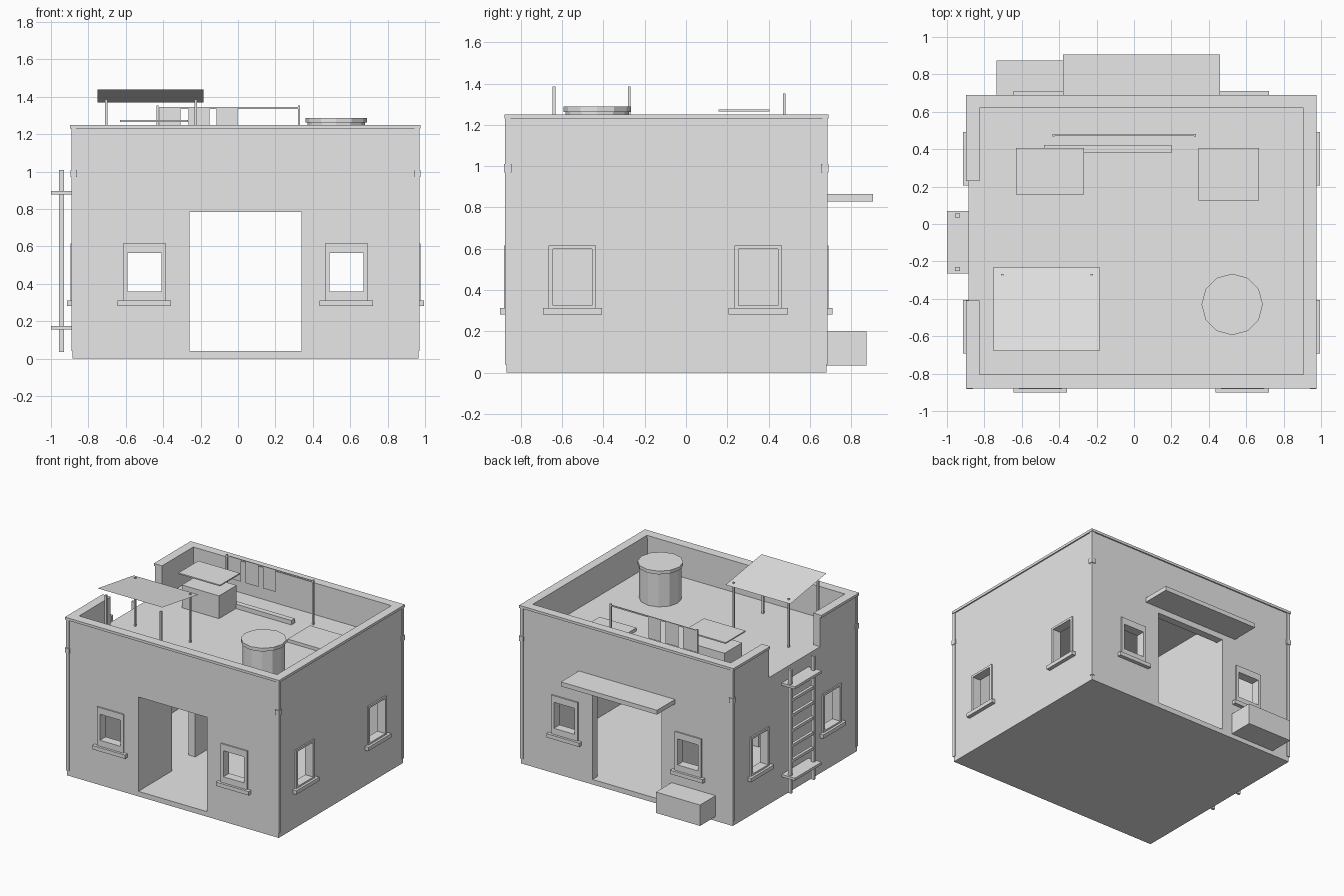
import bpy, bmesh

cube = bpy.data.objects.get("Cube")
if cube:
    bpy.data.objects.remove(cube, do_unlink=True)

GREY = (0.8, 0.8, 0.8, 1)
plaster = bpy.data.materials.new("plain_grey")
plaster.use_nodes = True
plaster.diffuse_color = GREY
plaster.node_tree.nodes["Principled BSDF"].inputs["Base Color"].default_value = GREY


def make(name, bm):
    mesh = bpy.data.meshes.new(name)
    bm.to_mesh(mesh)
    bm.free()
    mesh.materials.append(plaster)
    obj = bpy.data.objects.new(name, mesh)
    bpy.context.collection.objects.link(obj)
    return obj


def box(name, x, y, z):
    """Box from (low, high) pairs on each axis."""
    bm = bmesh.new()
    bmesh.ops.create_cube(bm, size=1)
    for v in bm.verts:
        v.co = [r[0] if c < 0 else r[1] for c, r in zip(v.co, (x, y, z))]
    return make(name, bm)


def sheet(name, corners):
    bm = bmesh.new()
    bm.faces.new([bm.verts.new(c) for c in corners])
    return make(name, bm)


def around(c, half):
    return (c - half, c + half)


def cylinder(name, x, y, radius, z, sides=12):
    bm = bmesh.new()
    bmesh.ops.create_cone(bm, cap_ends=True, segments=sides, radius1=radius,
                          radius2=radius, depth=z[1] - z[0])
    bmesh.ops.translate(bm, verts=bm.verts, vec=(x, y, sum(z) / 2))
    return make(name, bm)


def cut(obj, cutters):
    """Carve the cutters out of the object, then discard them."""
    for c in cutters:
        c.hide_render = True
        m = obj.modifiers.new("cut", "BOOLEAN")
        m.operation, m.solver, m.object = "DIFFERENCE", "EXACT", c
    bpy.context.view_layer.update()
    result = obj.evaluated_get(bpy.context.evaluated_depsgraph_get())
    mesh = bpy.data.meshes.new_from_object(result)
    obj.modifiers.clear()
    obj.data = mesh
    for c in cutters:
        bpy.data.objects.remove(c, do_unlink=True)


# Main dimensions
L, R, F, B = -0.885, 0.965, -0.87, 0.68
T = 0.06
FLOOR, ROOF, TOP = 0.04, 1.0, 1.23
DOOR_X, DOOR_Z = (-0.26, 0.34), (FLOOR, 0.785)
GAP = (-0.41, 0.23)
END_X, SIDE_Y = (-0.5, 0.58), (-0.55, 0.35)
inner_x, inner_y = (L + T, R - T), (F + T, B - T)

# Walls, floor and roof carved from one block
walls = box("walls", (L, R), (F, B), (0, TOP))
cutters = [
    box("room_cutter", inner_x, inner_y, (FLOOR, 0.96)),
    box("roof_cutter", inner_x, inner_y, (ROOF, 1.4)),
    box("door_cutter", DOOR_X, (-1.2, 1.2), DOOR_Z),
    box("gap_cutter", (-1.2, L + T + 0.02), GAP, (ROOF, 1.4)),
]
for c in END_X:
    cutters.append(box("window_cutter", around(c, 0.09), (-1.2, 1.2), (0.36, 0.565)))
for c in SIDE_Y:
    cutters.append(box("window_cutter", (-1.2, 1.2), around(c, 0.095), (0.325, 0.6)))
cut(walls, cutters)

# Inner partition with a doorway
part_x = (-0.32, -0.262)
box("partition_front", part_x, (F + T, -0.45), (FLOOR, 0.96))
box("partition_back", part_x, (-0.16, B - T), (FLOOR, 0.96))
box("partition_lintel", part_x, (-0.45, -0.16), (0.785, 0.96))

# Parapet coping, open above the ladder
cap = (TOP, 1.25)
out_x, out_y = (-0.897, 0.975), (-0.88, 0.69)
in_x, in_y = (-0.825, 0.905), (-0.805, 0.62)
box("coping_front", out_x, (out_y[0], in_y[0]), cap)
box("coping_back", out_x, (in_y[1], out_y[1]), cap)
box("coping_right", (in_x[1], out_x[1]), in_y, cap)
box("coping_left_front", (out_x[0], in_x[0]), (in_y[0], GAP[0]), cap)
box("coping_left_back", (out_x[0], in_x[0]), (GAP[1], in_y[1]), cap)

# Corner trims and collars
for cx, sx in ((L, 1), (R, -1)):
    for cy, sy in ((F, 1), (B, -1)):
        x, y = cx + sx * 0.007, cy + sy * 0.007
        box("corner_trim", around(x, 0.013), around(y, 0.013), (FLOOR, TOP))
        box("corner_collar", around(x, 0.018), around(y, 0.018), (0.97, 1.01))


def window(place, half, low, high, c):
    """Frame ring and sill; place(along, depth, z) picks the wall."""
    d = (-0.005, 0.011)
    for s in (-1, 1):
        place("window_jamb", tuple(sorted((c + s * half, c + s * 0.115))), d, (0.31, 0.617))
    place("window_head", around(c, half), d, (high, 0.617))
    place("window_foot", around(c, half), d, (0.31, low))
    place("window_sill", around(c, 0.143), (-0.005, 0.03), (0.282, 0.312))


def on_wall(axis, base, sign):
    def place(name, along, depth, z):
        d = tuple(sorted(base + sign * v for v in depth))
        box(name, *((along, d, z) if axis == "y" else (d, along, z)))
    return place


for base, sign in ((F, -1), (B, 1)):
    for c in END_X:
        window(on_wall("y", base, sign), 0.09, 0.36, 0.565, c)
for base, sign in ((L, -1), (R, 1)):
    for c in SIDE_Y:
        window(on_wall("x", base, sign), 0.095, 0.325, 0.6, c)

# Canopy and crate at the back
box("back_canopy", (-0.38, 0.46), (B, 0.905), (0.83, 0.865))
box("back_crate", (-0.735, -0.35), (B, 0.875), (0.035, 0.2))

# Ladder
for y in (-0.24, 0.045):
    box("ladder_rail", (-0.957, -0.93), around(y, 0.01), (0.035, 1.01))
for z in (0.165, 0.887):
    box("ladder_bracket", (-1.0, L), (-0.265, 0.07), around(z, 0.01))
for i in range(5):
    box("ladder_rung", (-0.955, -0.932), (-0.24, 0.045), around(0.285 + i * 0.12, 0.011))

# Sloping sunshade on four posts
sheet("sunshade", [(-0.75, -0.68, 1.44), (-0.185, -0.68, 1.44),
                   (-0.185, -0.23, 1.37), (-0.75, -0.23, 1.37)])
for x in (-0.705, -0.225):
    for y in (-0.64, -0.275):
        box("sunshade_post", around(x, 0.007), around(y, 0.007), (ROOF, 1.385))

# Water tank
cylinder("tank_body", 0.525, -0.43, 0.153, (ROOF, 1.265))
cylinder("tank_lid", 0.525, -0.43, 0.164, (1.262, 1.288))

# Roof furniture
box("roof_box", (-0.61, -0.285), (0.17, 0.39), (ROOF, 1.18))
box("raised_board", (-0.63, -0.267), (0.157, 0.405), (1.265, 1.275))
box("low_bench", (-0.48, 0.2), (0.38, 0.423), (ROOF, 1.035))
box("roof_hatch", (0.345, 0.668), (0.125, 0.407), (ROOF, 1.025))

# Clothes line with hanging cloths
for x in (-0.43, 0.326):
    box("line_post", around(x, 0.006), around(0.475, 0.006), (ROOF, 1.353))
box("line_bar", (-0.43, 0.326), around(0.475, 0.004), (1.336, 1.346))
for x in (-0.42, -0.265, -0.115):
    sheet("hanging_cloth", [(x, 0.475, 1.17), (x + 0.112, 0.475, 1.17),
                            (x + 0.112, 0.475, 1.336), (x, 0.475, 1.336)])
